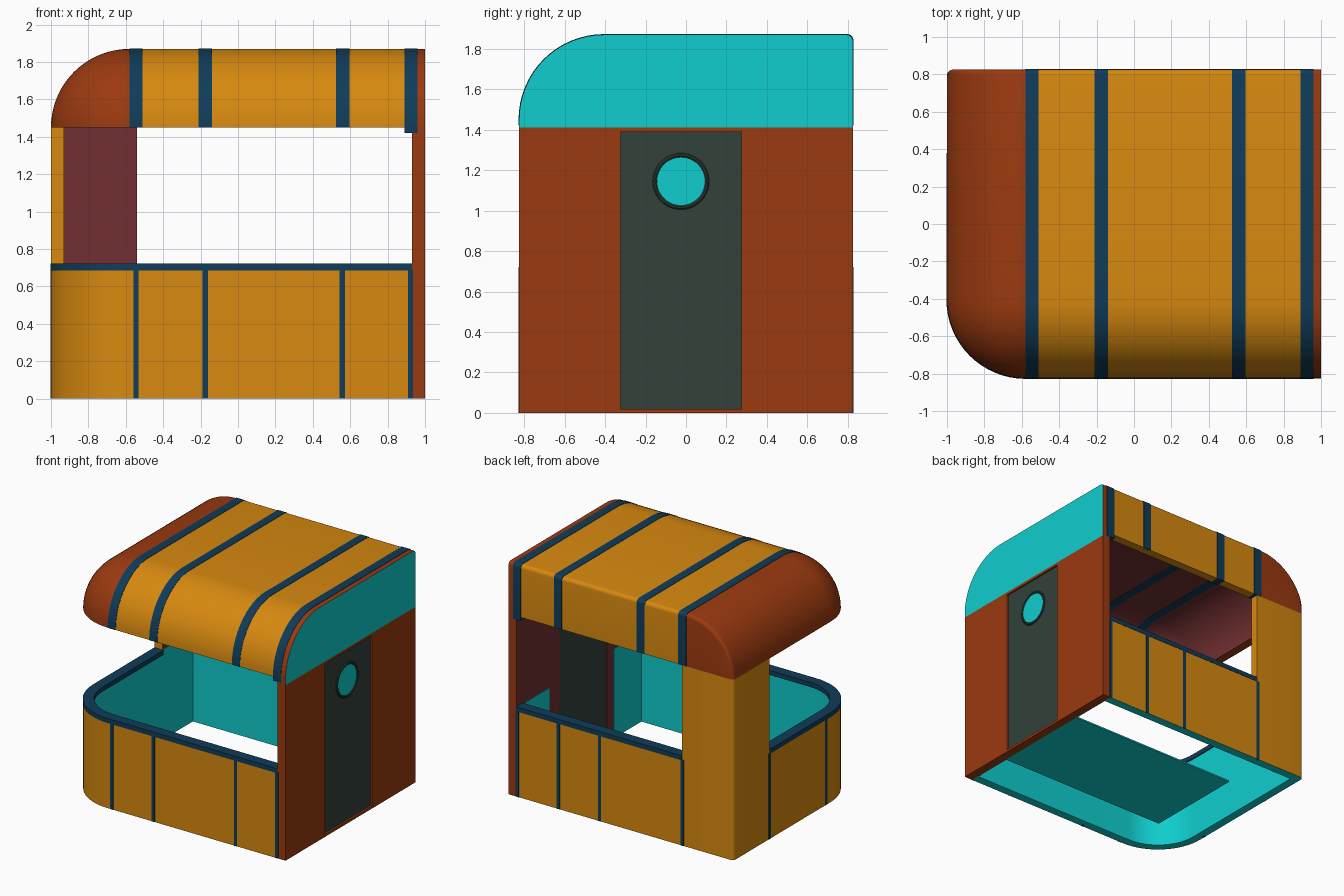
import bpy, bmesh
from math import sin, cos, pi, sqrt, radians
from mathutils import Vector

if "Cube" in bpy.data.objects:
    bpy.data.objects.remove(bpy.data.objects["Cube"])

COLORS = {"yellow": (.68, .25, .005), "brown": (.33, .042, .005), "blue": (.005, .045, .1),
          "cyan": (.005, .61, .61), "red": (.17, .03, .032), "slate": (.032, .053, .042)}
MATS = {}
for key, c in COLORS.items():
    MATS[key] = bpy.data.materials.new(key)
    MATS[key].diffuse_color = (*c, 1)
NAMES = list(COLORS)


def smooth(ob):
    bpy.ops.object.select_all(action='DESELECT')
    ob.select_set(True)
    bpy.context.view_layer.objects.active = ob
    bpy.ops.object.shade_smooth_by_angle(angle=radians(32))


def loft(name, loops, k, outer, inner=None, start=None, end=None):
    """Skin closed loops; the first k points of each loop form the outer side."""
    bm = bmesh.new()
    rows = [[bm.verts.new(p) for p in loop] for loop in loops]
    n = len(rows[0])

    def face(vs, mat):
        bm.faces.new(vs).material_index = NAMES.index(mat)
    for a, b in zip(rows, rows[1:]):
        for i in range(n):
            j = (i + 1) % n
            out = i < k or i == n - 1
            face((a[i], a[j], b[j], b[i]), outer if out else (inner or outer))
    face(rows[0], start or outer)
    face(rows[-1], end or outer)
    bmesh.ops.remove_doubles(bm, verts=bm.verts, dist=1e-5)
    bmesh.ops.recalc_face_normals(bm, faces=bm.faces)
    me = bpy.data.meshes.new(name)
    bm.to_mesh(me)
    bm.free()
    for m in NAMES:
        me.materials.append(MATS[m])
    ob = bpy.data.objects.new(name, me)
    bpy.context.collection.objects.link(ob)
    smooth(ob)
    return ob


def prism_z(name, pts, k, z0, z1, *mats):
    return loft(name, [[(x, y, z) for x, y in pts] for z in (z0, z1)], k, *mats)


def box(name, x, y, z, *mats):
    """Box skinned along x, so start / end materials are its -x / +x faces."""
    loops = [[(px, y[0], z[0]), (px, y[1], z[0]), (px, y[1], z[1]), (px, y[0], z[1])] for px in x]
    return loft(name, loops, 4, *mats)


def arc(cx, cy, r, a0, a1, n):
    return [(cx + r * cos(a0 + (a1 - a0) * i / n), cy + r * sin(a0 + (a1 - a0) * i / n))
            for i in range(n + 1)]


# ---- roof -----------------------------------------------------------------
R0, XC, YC, ZB = .42, -.58, -.405, 1.45


def roof_side(off, th=0, x=None, base=ZB):
    """Roof section: big front curve, flat top, small rounded back edge."""
    r = (R0 - off) * cos(th)
    px = XC - (R0 - off) * sin(th) if x is None else x
    back = .825 - off
    d = px + 1 - off
    if x is None and d < .03:
        back -= .03 - sqrt(max(0, .0009 - (.03 - d) ** 2))
    f = min(.03, r)
    pts = [(YC - r, base)] + arc(YC, ZB, r, pi, pi / 2, 16)
    pts += arc(back - f, ZB + r - f, f, pi / 2, 0, 5) + [(back, base)]
    return [(px, y, z) for y, z in pts]


def shell(a, b, **kw):
    return roof_side(a, **kw) + roof_side(b, **kw)[::-1]


K = len(roof_side(0))
loft("roof", [shell(0, .07, x=x) for x in (-.545, .93)], K, "yellow", "red")
cap = [shell(0, .07, x=-.545)] + [shell(0, .07, th=pi / 2 * i / 18) for i in range(19)]
loft("roof_rounded_end", cap, K, "brown", "red")
for i, (x0, x1, base) in enumerate([(-.58, -.51, ZB), (-.21, -.14, ZB), (.525, .595, ZB), (.89, .96, 1.42)]):
    loft(f"roof_band_{i}", [shell(-.003, .073, x=x, base=base) for x in (x0, x1)], K, "blue")

# ---- end wall with doorway -------------------------------------------------
upper = [roof_side(0, x=x, base=1.41) for x in (.93, 1)]
loft("end_wall_upper", upper, K, "brown", "brown", "red", "cyan")
D0, D1 = -.325, .275
for name, y, z in [("end_wall_front", (-.825, D0), (0, 1.41)), ("end_wall_back", (D1, .825), (0, 1.41)),
                   ("door_sill", (D0, D1), (0, .02)), ("door_lintel", (D0, D1), (1.39, 1.41))]:
    box(name, (.93, 1), y, z, "brown", "brown", "red", "brown")
box("door", (.935, .985), (D0, D1), (.02, 1.39), "slate")
for s in (-1, 1):
    box("end_wall_lining", (.925, .935), sorted((s * .41, s * .757)), (0, .715), "cyan")

# porthole in the door
bpy.ops.mesh.primitive_cylinder_add(vertices=48, radius=.12, depth=.058, location=(.96, -.025, 1.145),
                                    rotation=(0, pi / 2, 0))
glass = bpy.context.object
glass.name = "porthole_glass"
glass.data.materials.append(MATS["cyan"])
smooth(glass)
bpy.ops.mesh.primitive_torus_add(major_segments=48, minor_segments=10, major_radius=.129, minor_radius=.011,
                                 location=(.985, -.025, 1.145), rotation=(0, pi / 2, 0))
ring = bpy.context.object
ring.name = "porthole_ring"
ring.data.materials.append(MATS["slate"])
smooth(ring)


# ---- low walls --------------------------------------------------------------
def front_path(off):
    """Front wall, rounded corner, then the left wall up to the pillar."""
    return ([(.93, -.825 + off)] + arc(XC, YC, R0 - off, -pi / 2, -pi, 16) + [(-1 + off, .37)])


fp = front_path(0)
prism_z("low_wall_front", fp + front_path(.07)[::-1], len(fp), 0, .69, "yellow", "cyan", "cyan", "blue")
prism_z("rail_front", front_path(-.003) + front_path(.08)[::-1], len(fp), .685, .722, "blue")
back = [(.93, .825), (-.54, .825), (-.54, .755), (.93, .755)]
prism_z("low_wall_back", back, 2, 0, .69, "yellow", "cyan", "cyan", "blue")
box("rail_back", (-.54, .93), (.745, .828), (.685, .722), "blue")

# corner pillar, lined differently below and above the rail
pillar = [(-.54, .825)] + arc(-.97, .795, .03, pi / 2, pi, 5) + [(-1, .37)]
inner = [(-.93, .37), (-.93, .755), (-.54, .755)]
for name, z0, z1, lining in [("pillar_lower", 0, .72, "cyan"), ("pillar_upper", .72, 1.45, "red")]:
    prism_z(name, pillar + inner, len(pillar), z0, z1, "yellow", lining, "cyan", "yellow")

# upright strips on the low walls
for x in (-.545, -.175, .557, .922):
    box("front_strip", (x - .014, x + .014), (-.828, -.80), (0, .69), "blue")
for x in (-.545, .19, .557, .922):
    box("back_strip", (x - .014, x + .014), (.80, .828), (0, .69), "blue")
for y in (-.35, .365):
    box("left_strip", (-1.002, -.98), (y - .014, y + .014), (0, .69), "blue")

# floor panel
box("floor", (-.6, .93), (-.42, .42), (0, .012), "cyan")

for m in bpy.data.materials:
    if m.users and not m.is_grease_pencil:
        m.use_nodes = True
        m.node_tree.nodes["Principled BSDF"].inputs["Base Color"].default_value = m.diffuse_color
